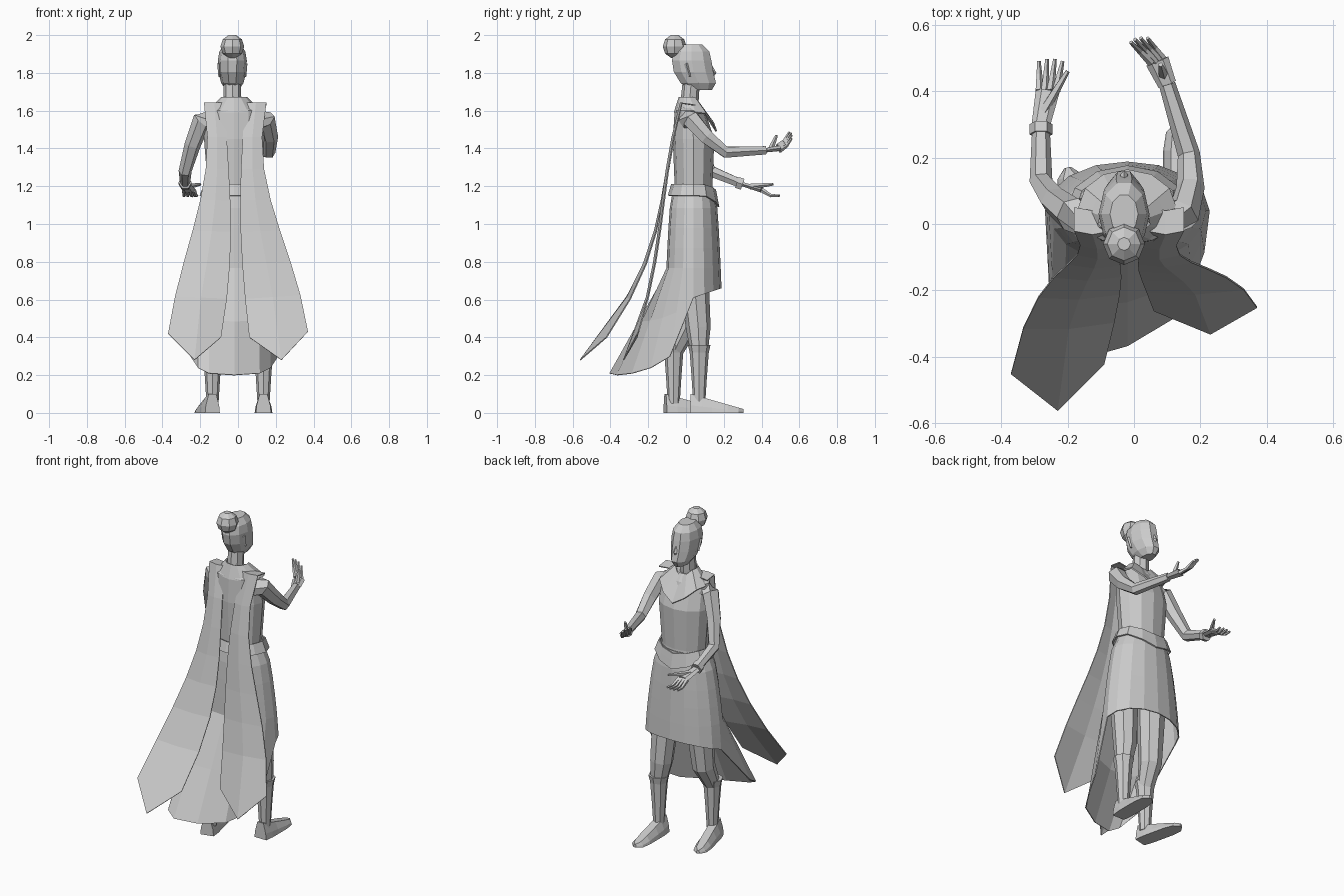
import bpy, bmesh, math
from mathutils import Vector
from mathutils.geometry import interpolate_bezier

cube = bpy.data.objects.get("Cube")
if cube:
    bpy.data.objects.remove(cube, do_unlink=True)

grey = bpy.data.materials.new("plain_grey")
grey.use_nodes = True
colour = (0.6, 0.6, 0.6, 1)
grey.diffuse_color = colour
grey.node_tree.nodes["Principled BSDF"].inputs["Base Color"].default_value = colour

BODY_X = -0.02
HEAD_X = -0.03
UP = Vector((0, 0, 1))
RIGHTWARD = Vector((1, 0, 0))


def skin(name, rows, closed=True, caps=True, thickness=0):
    """Join rows of points with quads into one flat-shaded object."""
    bm = bmesh.new()
    grid = [[bm.verts.new(point) for point in row] for row in rows]
    count = len(grid[0])
    for lower, upper in zip(grid, grid[1:]):
        for i in range(count if closed else count - 1):
            j = (i + 1) % count
            bm.faces.new((lower[i], lower[j], upper[j], upper[i]))
    if closed and caps:
        bm.faces.new(grid[0])
        bm.faces.new(grid[-1])
    bmesh.ops.recalc_face_normals(bm, faces=bm.faces)
    mesh = bpy.data.meshes.new(name)
    bm.to_mesh(mesh)
    bm.free()
    mesh.materials.append(grey)
    part = bpy.data.objects.new(name, mesh)
    bpy.context.collection.objects.link(part)
    if thickness:
        shell = part.modifiers.new("thickness", "SOLIDIFY")
        shell.thickness = thickness
        shell.offset = 0


def circle(sides):
    """Cosine and sine pairs around a full turn."""
    turns = [math.tau * i / sides for i in range(sides)]
    return [(math.cos(turn), math.sin(turn)) for turn in turns]


def stack(name, rings, centre_x, sides):
    """Horizontal ovals given as height, centre y, half width, half depth."""
    skin(name, [[(centre_x + width * c, centre_y + depth * s, height)
                 for c, s in circle(sides)]
                for height, centre_y, width, depth in rings])


def limb(name, path, start, end, sides=6, flat=1.0):
    """Tube along a path whose radius runs from start to end."""
    points = [Vector(p) for p in path]
    last = len(points) - 1
    rows = []
    for i, point in enumerate(points):
        along = (points[min(i + 1, last)] - points[max(i - 1, 0)]).normalized()
        across = (RIGHTWARD - along * along.x).normalized()
        above = along.cross(across) * flat
        radius = start + (end - start) * i / last
        rows.append([point + (across * c + above * s) * radius for c, s in circle(sides)])
    skin(name, rows)


def band(name, top, height, centre_y, width, depth, flare, forward, dip):
    """Open flared ring that dips to a point at the front."""
    rows = []
    for t in (0, .5, 1):
        rows.append([(BODY_X + (width + flare * t) * c,
                      centre_y + forward * t + (depth + flare * t * .7) * s,
                      top - height * t - dip * (1 + t) / 2 * max(0, s) ** 4)
                     for c, s in circle(12)])
    skin(name, rows, caps=False, thickness=.008)


# head narrows and moves forward towards the chin
head_rings = []
for level in (-1, -.7, -.2, .3, .7, 1):
    chin = max(0, -level)
    size = 1 - .45 * level ** 4
    head_rings.append((1.83 + .12 * level, .03 + .05 * chin,
                       .077 * size * (1 - .2 * chin), .11 * size))
stack("head", head_rings, HEAD_X, sides=10)
limb("neck", [(HEAD_X, .01, 1.58), (HEAD_X, .02, 1.66), (HEAD_X, .03, 1.78)],
     start=.05, end=.045, sides=8)
limb("nose", [(HEAD_X, .12, 1.86), (HEAD_X, .15, 1.8), (HEAD_X, .12, 1.77)],
     start=.006, end=.016, sides=4)

# bun and ears
bun_rings = []
for level in (-.95, -.6, 0, .6, .95):
    size = .063 * math.sqrt(1 - level * level)
    bun_rings.append((1.94 + .06 * level / .95, -.06, size, size))
stack("hair_bun", bun_rings, HEAD_X, sides=8)
for side, sign in (("left", 1), ("right", -1)):
    ear_x = HEAD_X + sign * .068
    limb(side + "_ear", [(ear_x, .02, 1.78), (ear_x, 0, 1.85)], start=.006, end=.012, sides=4)

# torso, collar and belt
stack("torso", [(1.1, .04, .15, .11), (1.2, .04, .14, .1), (1.45, .04, .16, .11),
                (1.6, .02, .15, .08), (1.64, .02, .07, .05)], BODY_X, sides=12)
band("scarf_collar", top=1.67, height=.08, centre_y=.02, width=.065, depth=.055,
     flare=.08, forward=.03, dip=.1)
band("belt", top=1.21, height=.06, centre_y=.04, width=.155, depth=.115,
     flare=.025, forward=0, dip=.06)

# skirt is short in front and swept into a broad, slanting train behind
skirt = []
for step in (0, 2, 4, 6, 8, 9, 10):
    t = step / 10
    train = max(0, 5 * t - 4)
    width = .14 + .105 * math.sqrt(t)
    depth = .105 + .04 * math.sqrt(t)
    row = []
    for c, s in circle(16):
        back = max(0, -s)
        breadth = math.copysign(abs(c) ** (1 - .4 * back), c)
        row.append((BODY_X + width * breadth,
                    .04 + depth * s - train * (.26 - .16 * c) * math.sqrt(back),
                    1.19 - .53 * t - train * (.46 * back ** .25 + .05 * (1 - abs(s)) * (s >= 0))))
    skirt.append(row)
skin("skirt", skirt, caps=False, thickness=.006)


# cape tails hang between two curved edges and end in a point
def cape_tail(name, outer, inner, tip):
    edges = [interpolate_bezier(*map(Vector, edge), 8) for edge in (outer, inner)]
    rows = []
    for out, inn in zip(*edges):
        rows.append([out, (out + inn) / 2 - Vector((0, .01, 0)), inn])
    rows[-1][1] = tip
    over_shoulder = [Vector(p) + Vector((0, .07, -.01)) for p in rows[0]]
    skin(name, [over_shoulder] + rows, closed=False, thickness=.006)


cape_tail("right_cape_tail",
          outer=[(-.18, -.02, 1.64), (-.1, -.14, 1.2), (-.3, -.07, .9), (-.37, -.45, .42)],
          inner=[(-.07, -.02, 1.64), (-.05, -.15, 1.2), (0, -.07, .9), (-.09, -.42, .4)],
          tip=(-.23, -.56, .28))
cape_tail("left_cape_tail",
          outer=[(.15, -.02, 1.64), (.05, -.14, 1.2), (.3, -.1, .9), (.37, -.25, .43)],
          inner=[(.04, -.02, 1.64), (0, -.15, 1.2), (0, -.1, .9), (.06, -.26, .4)],
          tip=(.23, -.33, .28))


# hand has a flat palm, four spread fingers and a thumb
def hand(side, wrist, knuckle, tip, thumb, across):
    wrist, knuckle, tip, thumb, across = map(Vector, (wrist, knuckle, tip, thumb, across))
    limb(side + "_palm", [wrist, wrist.lerp(knuckle, .5), knuckle],
         start=.028, end=.036, flat=.45)
    middle = knuckle.lerp(tip, .5) - UP * .015
    for finger in range(4):
        place = finger - 1.5
        end = middle.lerp(tip, 1 - abs(place) / 8)
        limb(f"{side}_finger_{finger + 1}",
             [knuckle + across * place, middle + across * place * 1.2,
              end + across * place * 1.4], start=.013, end=.006, sides=5)
    base = wrist.lerp(knuckle, .4)
    limb(side + "_thumb", [base, base.lerp(thumb, .6), thumb], start=.016, end=.007, sides=5)


# arms reach forward, one low and one raised
right_wrist = (-.28, .3, 1.21)
left_wrist = (.1, .42, 1.39)
limb("right_arm", [(-.14, .02, 1.55), (-.19, .03, 1.55), (-.24, .07, 1.42),
                   (-.28, .13, 1.28), right_wrist], start=.06, end=.026)
limb("right_cuff", [(-.28, .27, 1.22), right_wrist], start=.035, end=.035)
limb("left_arm", [(.09, .02, 1.55), (.15, .03, 1.55), (.17, .11, 1.46),
                  (.165, .21, 1.38), left_wrist], start=.06, end=.025)
hand("right", right_wrist, knuckle=(-.26, .4, 1.18), tip=(-.25, .5, 1.15),
     thumb=(-.2, .46, 1.21), across=(.017, 0, 0))
hand("left", left_wrist, knuckle=(.07, .49, 1.4), tip=(.01, .56, 1.48),
     thumb=(.08, .48, 1.47), across=(.012, .003, -.008))


# shoe is widest at the ball of the foot and slopes down to the toe
def shoe(name, heel, stride):
    heel, stride = Vector(heel), Vector(stride)
    sideways = stride.normalized().cross(UP)
    outline = ((-1, 0), (1, 0), (.9, .4), (.5, 1), (-.5, 1), (-.9, .4))
    rows = []
    for t in (0, .2, .4, .7, .9, 1):
        width = .03 * (1 - t) + .045 * math.sin(math.pi * t ** 1.5) ** .7 + .01
        width = min(width, .047)
        height = .1 - .08 * t
        rows.append([heel + stride * t + sideways * width * x + UP * height * z
                     for x, z in outline])
    skin(name, rows)


# legs share one build, with the left foot a step ahead
for side, sign, step, toe_out in (("left", 1, .07, 0), ("right", -1, -.065, -.065)):
    hip = (sign * .1, .03, .85)
    knee = (sign * .12, .03 + step / 2, .45)
    calf = (sign * .135, step, .32)
    ankle = (sign * .135, step, .05)
    limb(side + "_trouser", [hip, knee, calf], start=.085, end=.046, sides=8)
    limb(side + "_boot", [(calf[0], step, .36), calf, (calf[0], step, .2), ankle],
         start=.06, end=.032, sides=8)
    shoe(side + "_shoe", heel=(sign * .135, step - .045, 0), stride=(toe_out, .28, 0))
